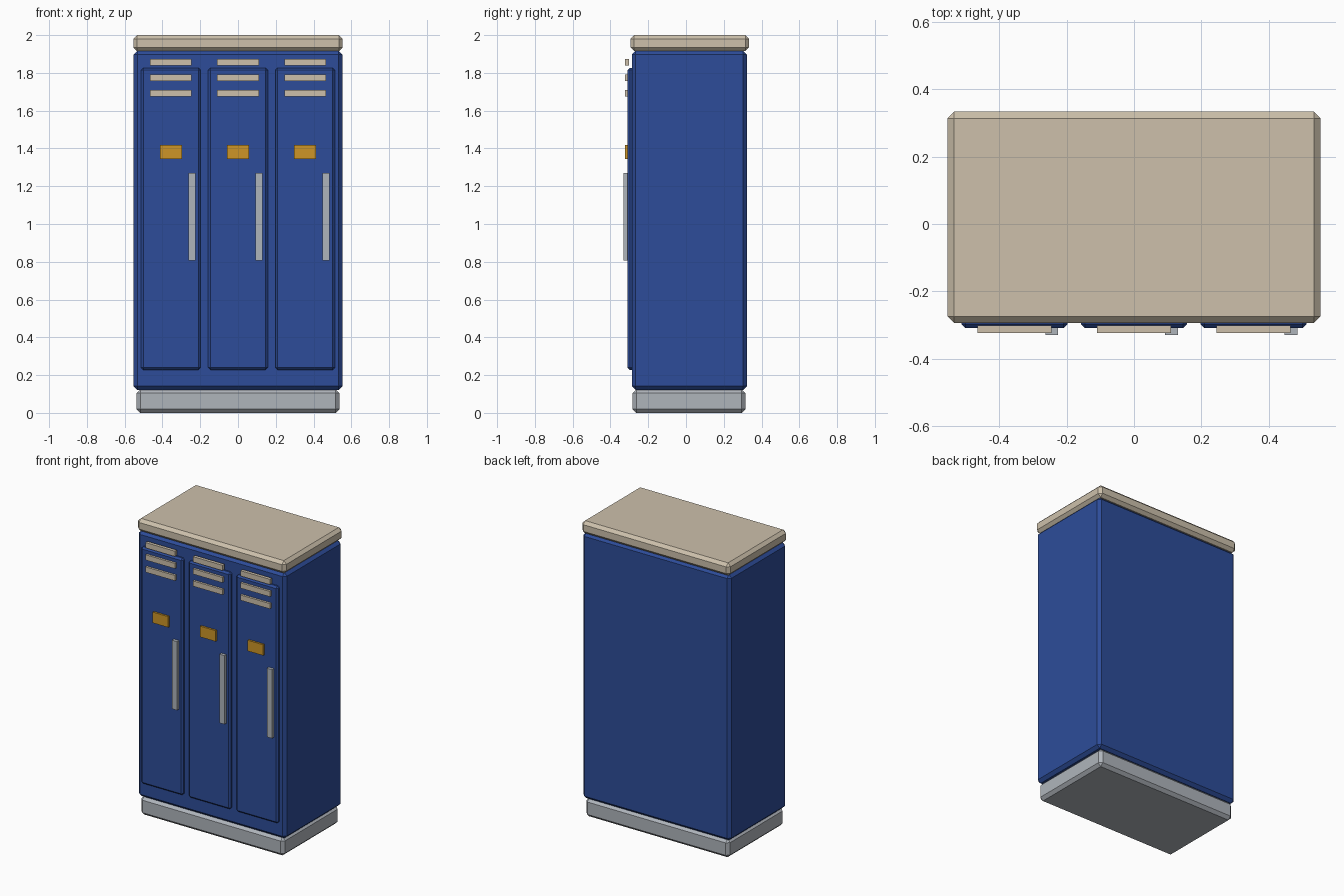
import bpy
import bmesh
from mathutils import Vector

cube = bpy.data.objects.get("Cube")
if cube:
    bpy.data.objects.remove(cube, do_unlink=True)


def material(name, rgb):
    m = bpy.data.materials.new(name)
    m.use_nodes = True
    m.diffuse_color = (*rgb, 1)
    m.node_tree.nodes["Principled BSDF"].inputs["Base Color"].default_value = (*rgb, 1)
    return m


blue = material("blue_paint", (0.026, 0.073, 0.32))
beige = material("beige_trim", (0.61, 0.53, 0.41))
grey = material("grey_metal", (0.43, 0.46, 0.50))
amber = material("amber_label", (0.61, 0.30, 0.02))


def box(name, mat, x, y, z, bevel=0):
    """Box spanning the (min, max) ranges, with optional chamfered edges."""
    bm = bmesh.new()
    bmesh.ops.create_cube(bm, size=1)
    spans = (x, y, z)
    bmesh.ops.scale(bm, verts=bm.verts, vec=Vector([b - a for a, b in spans]))
    bmesh.ops.translate(bm, verts=bm.verts, vec=Vector([(a + b) / 2 for a, b in spans]))
    if bevel:
        bmesh.ops.bevel(bm, geom=bm.edges[:], offset=bevel, segments=1,
                        profile=0.5, affect='EDGES')
    mesh = bpy.data.meshes.new(name)
    bm.to_mesh(mesh)
    bm.free()
    mesh.materials.append(mat)
    obj = bpy.data.objects.new(name, mesh)
    bpy.context.scene.collection.objects.link(obj)
    return obj


def around(centre, width):
    return (centre - width / 2, centre + width / 2)


# Plinth, cabinet and top slab
box("plinth", grey, around(0, 1.074), (-0.283, 0.315), (0, 0.124), 0.02)
box("cabinet", blue, around(0, 1.106), (-0.287, 0.323), (0.122, 1.917), 0.02)
box("top_slab", beige, around(0, 1.108), (-0.294, 0.334), (1.915, 2.0), 0.02)

# Three doors, each with vents, a label plate and a handle
for side, cx in (("right", -0.355), ("middle", 0), ("left", 0.355)):
    box(side + "_door", blue, around(cx, 0.315), (-0.309, -0.27), (0.227, 1.827), 0.012)
    for i in range(3):
        box(f"{side}_vent_{i + 1}", beige, around(cx, 0.22), (-0.324, -0.302),
            around(1.856 - 0.082 * i, 0.036))
    box(side + "_label", amber, around(cx, 0.116), (-0.322, -0.305), around(1.381, 0.073))
    box(side + "_handle", grey, around(cx + 0.111, 0.038), (-0.33, -0.305),
        around(1.039, 0.464))
